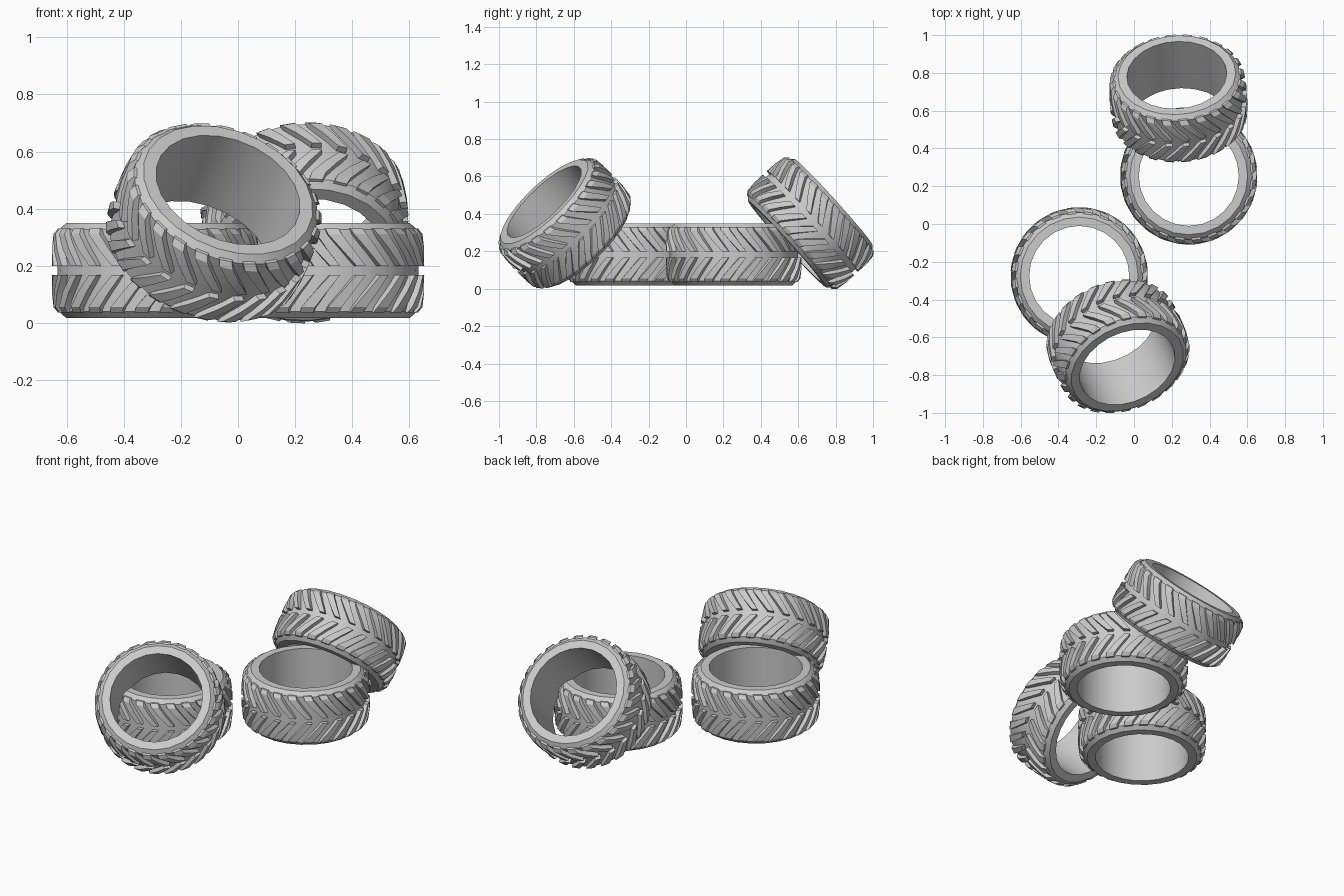
import bpy, bmesh
from math import sin, cos, radians, tau
from mathutils import Vector

if "Cube" in bpy.data.objects:
    bpy.data.objects.remove(bpy.data.objects["Cube"])

SEGS = 24    # sides of the casing
LUGS = 24    # tread blocks per row

# casing cross-section: (radius, height along the axle), a closed loop
PROFILE = [(0.265, -0.167), (0.312, -0.167), (0.337, -0.143), (0.343, 0.0),
           (0.337, 0.143), (0.312, 0.167), (0.265, 0.167)]


def polar(r, a, z):
    return (r * cos(a), r * sin(a), z)


def add_casing(bm):
    rings = [[bm.verts.new(polar(r, tau * i / SEGS, z)) for r, z in PROFILE]
             for i in range(SEGS)]
    n = len(PROFILE)
    for i in range(SEGS):
        a, b = rings[i], rings[(i + 1) % SEGS]
        for j in range(n):
            k = (j + 1) % n
            bm.faces.new((a[j], b[j], b[k], a[k]))


def add_lug(bm, angle, side):
    # stations: (height, angular lead, half width, top radius), centre to shoulder
    stations = [(0.016, 8, 3.2, 0.364), (0.075, 0, 4.0, 0.363),
                (0.128, -7, 4.6, 0.357), (0.148, -8.5, 4.6, 0.341)]
    loops = []
    for z, lead, w, top in stations:
        c, h = angle + radians(lead), radians(w)
        loops.append([bm.verts.new(polar(r, c + s * k * h, side * z))
                      for r, s, k in ((0.322, -1, 1), (top, -1, 0.85),
                                      (top, 1, 0.85), (0.322, 1, 1))])
    for a, b in zip(loops, loops[1:]):
        for j in range(4):
            k = (j + 1) % 4
            bm.faces.new((a[j], b[j], b[k], a[k]))
    bm.faces.new(loops[0])
    bm.faces.new(loops[-1][::-1])


def make_tyre(name, centre, axle):
    bm = bmesh.new()
    add_casing(bm)
    for i in range(LUGS):
        for side in (1, -1):
            add_lug(bm, tau * i / LUGS, side)
    bmesh.ops.recalc_face_normals(bm, faces=bm.faces[:])
    # lean the tyre, then put the middle of its bounds at the given centre
    turn = Vector((0, 0, 1)).rotation_difference(Vector(axle).normalized())
    for v in bm.verts:
        v.co = turn @ v.co
    mid = Vector([(min(v.co[k] for v in bm.verts) + max(v.co[k] for v in bm.verts)) / 2
                  for k in range(3)])
    for v in bm.verts:
        v.co += Vector(centre) - mid
    mesh = bpy.data.meshes.new(name)
    bm.to_mesh(mesh)
    bm.free()
    obj = bpy.data.objects.new(name, mesh)
    bpy.context.collection.objects.link(obj)
    bpy.context.view_layer.objects.active = obj
    for o in bpy.context.selected_objects:
        o.select_set(False)
    obj.select_set(True)
    bpy.ops.object.shade_smooth_by_angle(angle=radians(25))


# two tyres lying flat, each with another leaning on it
make_tyre("flat_tyre_back", (0.29, 0.255, 0.183), (0, 0, 1))
make_tyre("flat_tyre_front", (-0.29, -0.275, 0.183), (0, 0, 1))
make_tyre("leaning_tyre_front", (-0.085, -0.648, 0.35), (0.30, -0.66, 0.69))
make_tyre("leaning_tyre_back", (0.235, 0.665, 0.35), (-0.05, 0.74, 0.67))
